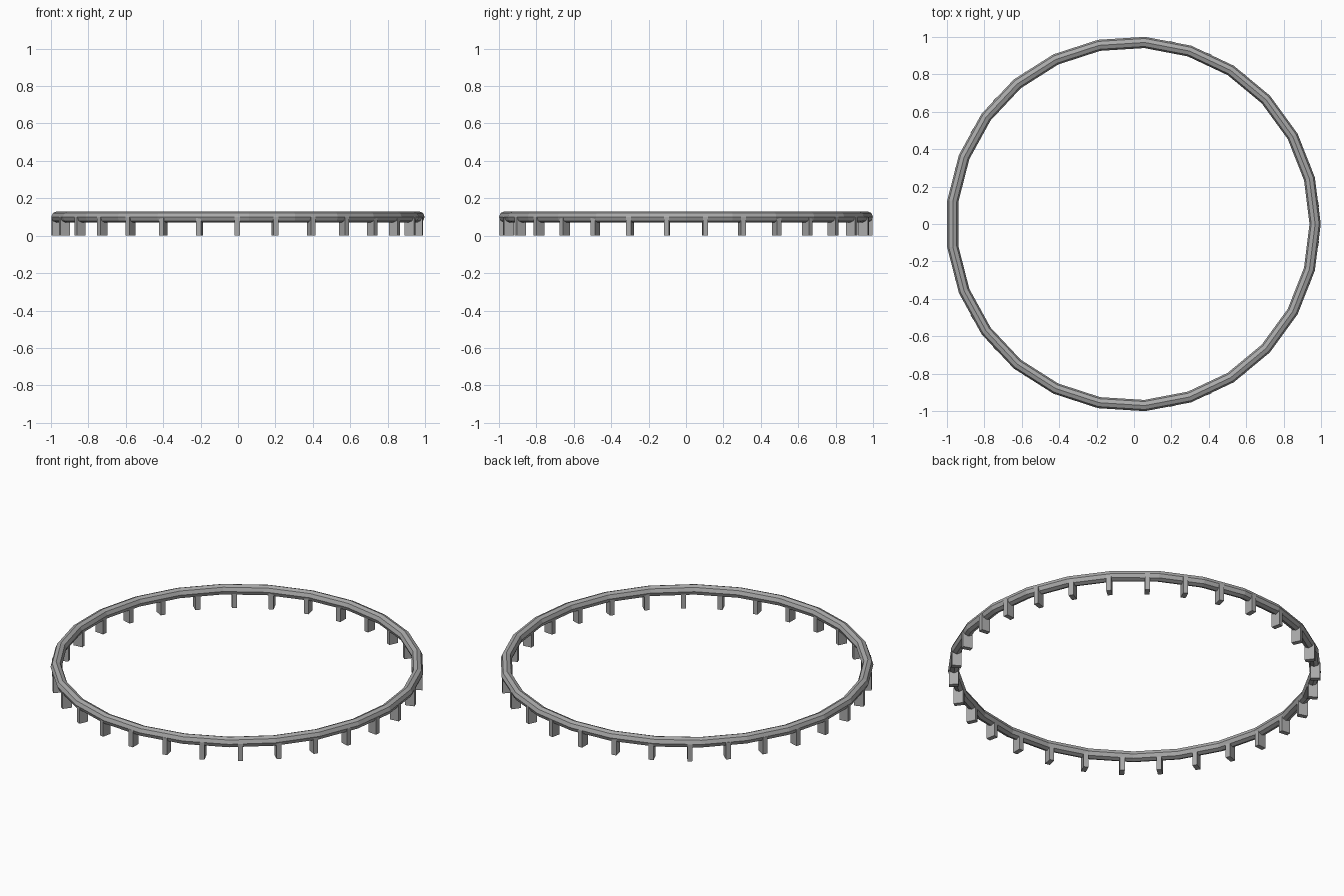
import bpy
import bmesh
from math import radians, sin, cos, tau
from mathutils import Matrix

cube = bpy.data.objects.get("Cube")
if cube:
    bpy.data.objects.remove(cube, do_unlink=True)

CENTRE_X = -0.004
RING_RADIUS = 0.972
TUBE_RADIUS = 0.03
RING_Z = 0.1
RING_SIDES, TUBE_SIDES = 25, 8
POST_COUNT = 30

grey = bpy.data.materials.new("mid grey metal")
grey.use_nodes = True
grey.diffuse_color = (0.4, 0.4, 0.4, 1)
grey.node_tree.nodes["Principled BSDF"].inputs["Base Color"].default_value = (0.4, 0.4, 0.4, 1)


def add_object(name, bm):
    bmesh.ops.recalc_face_normals(bm, faces=bm.faces)
    mesh = bpy.data.meshes.new(name)
    bm.to_mesh(mesh)
    bm.free()
    mesh.materials.append(grey)
    obj = bpy.data.objects.new(name, mesh)
    obj.location.x = CENTRE_X
    bpy.context.collection.objects.link(obj)
    return obj


# Faceted handrail ring: an octagonal section swept round the circle
bm = bmesh.new()
loops = []
for i in range(RING_SIDES):
    a = tau * i / RING_SIDES
    loop = []
    for j in range(TUBE_SIDES):
        b = tau * j / TUBE_SIDES
        r = RING_RADIUS + TUBE_RADIUS * cos(b)
        loop.append(bm.verts.new((r * cos(a), r * sin(a), RING_Z + TUBE_RADIUS * sin(b))))
    loops.append(loop)
for i in range(RING_SIDES):
    here, there = loops[i], loops[(i + 1) % RING_SIDES]
    for j in range(TUBE_SIDES):
        k = (j + 1) % TUBE_SIDES
        bm.faces.new((here[j], there[j], there[k], here[k]))
add_object("ring_rail", bm)

# Short square posts under the rail, each turned to face outwards
for i in range(POST_COUNT):
    turn = Matrix.Rotation(radians(-90) + tau * i / POST_COUNT, 4, "Z")
    place = Matrix.Translation((0.97, 0, RING_Z / 2))
    size = Matrix.Diagonal((0.053, 0.027, RING_Z, 1))
    bm = bmesh.new()
    bmesh.ops.create_cube(bm, size=1, matrix=turn @ place @ size)
    add_object(f"post_{i + 1}", bm)
